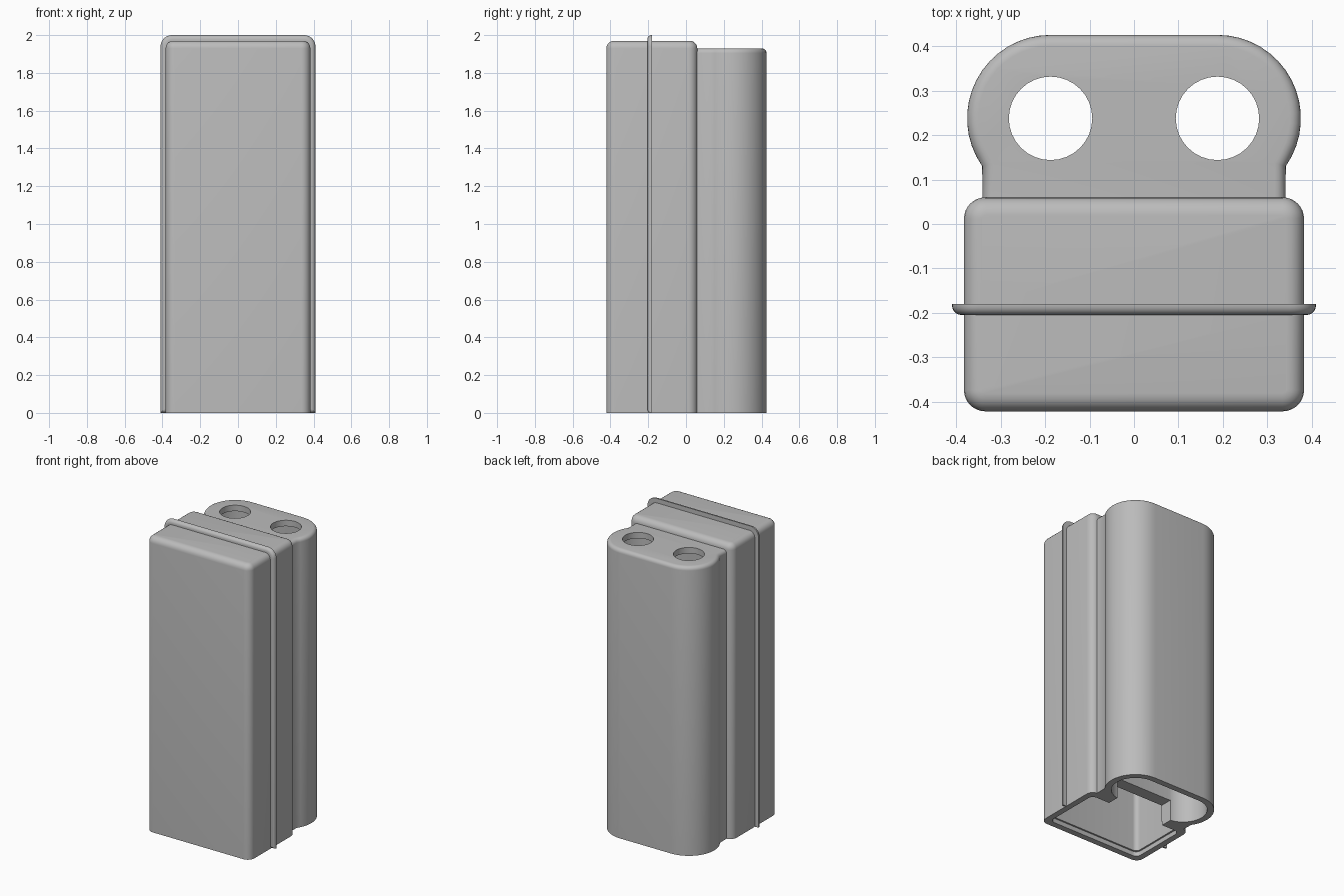
import bpy, bmesh
from math import sin, cos, pi, radians
from mathutils import Matrix

cube = bpy.data.objects.get("Cube")
if cube:
    bpy.data.objects.remove(cube, do_unlink=True)

grey = bpy.data.materials.new("plain grey")
grey.use_nodes = True
grey.diffuse_color = (0.5, 0.5, 0.5, 1)
grey.node_tree.nodes["Principled BSDF"].inputs["Base Color"].default_value = (0.5, 0.5, 0.5, 1)


def arc(cx, cy, r, a0, a1, n=8):
    return [(cx + r * cos(radians(a0 + (a1 - a0) * i / n)),
             cy + r * sin(radians(a0 + (a1 - a0) * i / n))) for i in range(n + 1)]


def mirrored(half):
    """Close a right-hand outline with its mirror image."""
    return half + [(-x, y) for x, y in reversed(half)]


def rounded_box(w, y0, y1, r):
    return mirrored(arc(w - r, y0 + r, r, -90, 0) + arc(w - r, y1 - r, r, 0, 90))


def prism(name, outline, z0, z1, bevel=0.0, turn=None):
    """Extrude an outline from z0 to z1 and round its top rim."""
    bm = bmesh.new()
    base = bm.faces.new([bm.verts.new((x, y, z0)) for x, y in outline])
    top = bmesh.ops.extrude_face_region(bm, geom=[base], use_keep_orig=True)["geom"]
    for v in top:
        if isinstance(v, bmesh.types.BMVert):
            v.co.z = z1
    if bevel:
        rim = [e for e in bm.edges if all(abs(v.co.z - z1) < 1e-6 for v in e.verts)]
        bmesh.ops.bevel(bm, geom=rim, offset=bevel, segments=5, profile=0.5,
                        affect='EDGES', clamp_overlap=False)
    bmesh.ops.remove_doubles(bm, verts=bm.verts, dist=1e-5)
    if turn:
        bm.transform(turn)
    bmesh.ops.recalc_face_normals(bm, faces=bm.faces)
    mesh = bpy.data.meshes.new(name)
    bm.to_mesh(mesh)
    bm.free()
    mesh.materials.append(grey)
    obj = bpy.data.objects.new(name, mesh)
    bpy.context.collection.objects.link(obj)
    return obj


def combine(body, part, operation):
    part.hide_render = True
    mod = body.modifiers.new(part.name, 'BOOLEAN')
    mod.operation, mod.object, mod.solver = operation, part, 'EXACT'
    bpy.context.view_layer.objects.active = body
    bpy.ops.object.modifier_apply(modifier=mod.name)
    bpy.data.objects.remove(part, do_unlink=True)


# Front box of the housing
body = prism("housing", rounded_box(0.383, -0.422, 0.06, 0.048), 0, 1.97, 0.04)

# Rounded back section with its narrower neck
cx, cy, r = 0.188, 0.238, 0.188
back = prism("back_section",
             mirrored([(0.34, -0.1)] + arc(cx, cy, r, -35, 90, 16)), 0, 1.93, 0.025)
combine(body, back, 'UNION')

# Thin raised band around the box, rounded on its front edge
band_outline = mirrored([(0.41, 0)] + arc(0.35, 1.94, 0.06, 0, 90))
band = prism("raised_band", band_outline, 0.18, 0.205, 0.022,
             Matrix.Rotation(pi / 2, 4, 'X'))
combine(body, band, 'UNION')

# Front cavity with a shallow stepped mouth
combine(body, prism("front_cavity", rounded_box(0.332, -0.37, 0.01, 0.03), -0.1, 1.92), 'DIFFERENCE')
combine(body, prism("cavity_mouth", rounded_box(0.343, -0.381, 0.015, 0.035), -0.1, 0.03), 'DIFFERENCE')

# Back cavity and the notch in the partition between both cavities
combine(body, prism("back_cavity", mirrored(arc(cx, cy, 0.147, -90, 90, 16)), -0.1, 1.89), 'DIFFERENCE')
notch = [(-0.21, -0.02), (0.21, -0.02), (0.21, 0.13), (-0.21, 0.13)]
combine(body, prism("partition_notch", notch, -0.1, 0.14), 'DIFFERENCE')

# Two round holes through the back top
for side in (-1, 1):
    hole = prism("top_hole", arc(side * cx, cy, 0.094, 0, 348.75, 31), 1.8, 2.1)
    combine(body, hole, 'DIFFERENCE')

bpy.ops.object.select_all(action='DESELECT')
body.select_set(True)
bpy.context.view_layer.objects.active = body
bpy.ops.object.shade_smooth_by_angle(angle=radians(35))
